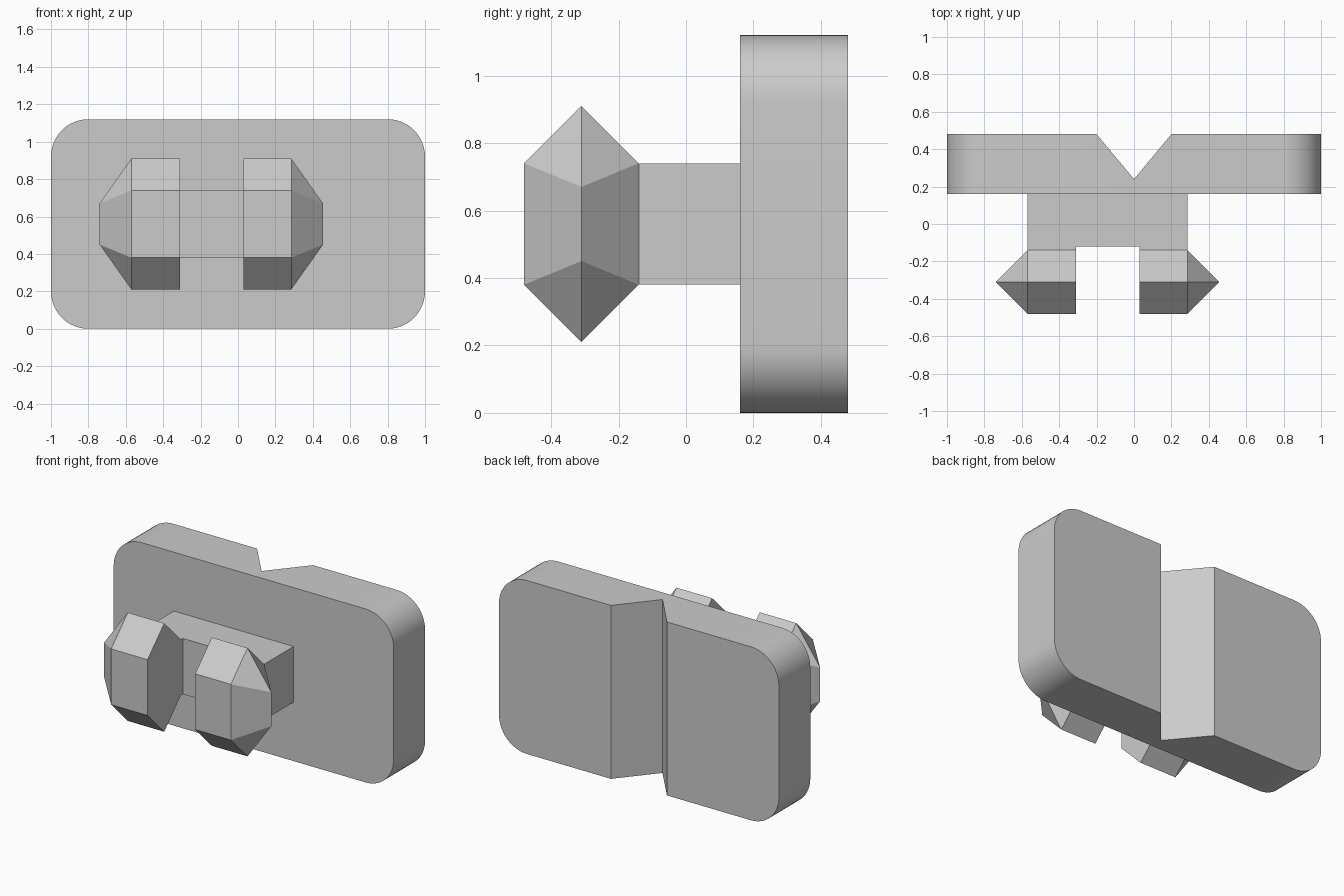
import bpy
import bmesh
from mathutils import Vector

cube = bpy.data.objects.get("Cube")
if cube:
    bpy.data.objects.remove(cube, do_unlink=True)

# Single grey material
GREY = (0.6, 0.6, 0.6, 1.0)
grey = bpy.data.materials.new("plain grey")
grey.use_nodes = True
grey.diffuse_color = GREY
for node in grey.node_tree.nodes:
    if node.type == 'BSDF_PRINCIPLED':
        node.inputs["Base Color"].default_value = GREY


def finish(name, bm):
    bmesh.ops.recalc_face_normals(bm, faces=bm.faces)
    mesh = bpy.data.meshes.new(name)
    bm.to_mesh(mesh)
    bm.free()
    mesh.materials.append(grey)
    obj = bpy.data.objects.new(name, mesh)
    bpy.context.collection.objects.link(obj)
    return obj


def extrude_outline(points, offset):
    """Fill an outline and sweep it along an offset into a closed solid."""
    bm = bmesh.new()
    face = bm.faces.new([bm.verts.new(p) for p in points])
    swept = bmesh.ops.extrude_face_region(bm, geom=[face], use_keep_orig=True)
    verts = [v for v in swept["geom"] if isinstance(v, bmesh.types.BMVert)]
    bmesh.ops.translate(bm, verts=verts, vec=offset)
    return bm


# Back plate: grooved plan swept upward, then its four corners rounded
HEIGHT, CORNER = 1.12, 0.2
plan = [(-1, 0.16), (1, 0.16), (1, 0.48), (0.2, 0.48), (0, 0.24), (-0.2, 0.48), (-1, 0.48)]
bm = extrude_outline([(x, y, 0) for x, y in plan], (0, 0, HEIGHT))
corners = []
for edge in bm.edges:
    a, b = (v.co for v in edge.verts)
    if abs(a.x) > 0.99 and abs(a.x - b.x) < 0.01 and abs(a.z - b.z) < 0.01:
        corners.append(edge)
bmesh.ops.bevel(bm, geom=corners, offset=CORNER, offset_type='OFFSET',
                segments=12, profile=0.5, affect='EDGES')
plate = finish("back_plate", bm)
bpy.ops.object.select_all(action='DESELECT')
plate.select_set(True)
bpy.context.view_layer.objects.active = plate
bpy.ops.object.shade_smooth_by_angle(angle=0.6)

# Connecting block with a shallow notch between the lobes
LOW, HIGH = 0.38, 0.74
block_plan = [(-0.57, 0.16), (-0.57, -0.14), (-0.31, -0.14), (-0.31, -0.12),
              (0.03, -0.12), (0.03, -0.14), (0.285, -0.14), (0.285, 0.16)]
finish("connecting_block",
       extrude_outline([(x, y, LOW) for x, y in block_plan], (0, 0, HIGH - LOW)))

# Faceted lobes: hexagonal prism closing outward to a short upright ridge
hexagon = [(-0.48, LOW), (-0.48, HIGH), (-0.31, 0.91),
           (-0.14, HIGH), (-0.14, LOW), (-0.31, 0.21)]


def lobe(name, inner, shoulder, tip):
    bm = extrude_outline([(inner, y, z) for y, z in hexagon], (shoulder - inner, 0, 0))
    for z in (0.45, 0.67):
        bm.verts.new((tip, -0.31, z))
    bmesh.ops.convex_hull(bm, input=bm.verts)
    bmesh.ops.dissolve_limit(bm, angle_limit=0.02, verts=bm.verts, edges=bm.edges)
    finish(name, bm)


lobe("right_lobe", -0.31, -0.57, -0.74)
lobe("left_lobe", 0.03, 0.285, 0.455)
